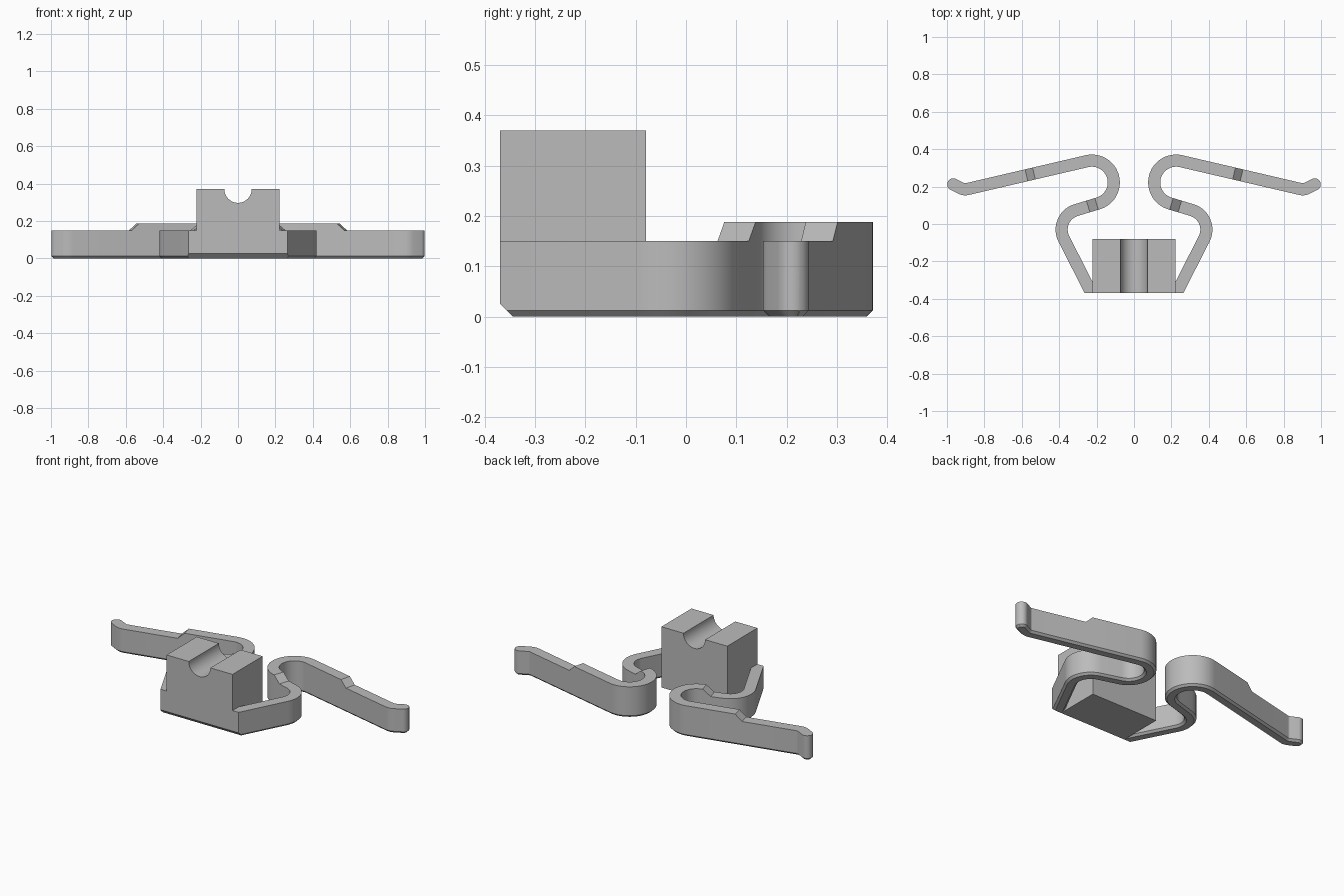
import bpy, bmesh
from math import sin, cos, pi, radians
from mathutils import Vector

cube = bpy.data.objects.get("Cube")
if cube:
    bpy.data.objects.remove(cube, do_unlink=True)

LOW, HIGH = 0.15, 0.188      # arm heights
HALF, CHAMFER = 0.0325, 0.012
FRONT = -0.37

grey = bpy.data.materials.new("plain grey")
grey.use_nodes = True
colour = (0.5, 0.5, 0.5, 1)
grey.diffuse_color = colour
grey.node_tree.nodes["Principled BSDF"].inputs["Base Color"].default_value = colour


def cut(bm, point, normal):
    """Slice away everything on the normal side and close the cut."""
    geom = bm.verts[:] + bm.edges[:] + bm.faces[:]
    res = bmesh.ops.bisect_plane(bm, geom=geom, plane_co=point, plane_no=normal,
                                 clear_outer=True, dist=1e-5)
    edges = [e for e in res["geom_cut"] if isinstance(e, bmesh.types.BMEdge) and e.is_boundary]
    if edges:
        bmesh.ops.holes_fill(bm, edges=edges, sides=0)


def finish(bm, name):
    bmesh.ops.recalc_face_normals(bm, faces=bm.faces[:])
    mesh = bpy.data.meshes.new(name)
    bm.to_mesh(mesh)
    bm.free()
    mesh.materials.append(grey)
    obj = bpy.data.objects.new(name, mesh)
    bpy.context.collection.objects.link(obj)
    bpy.ops.object.select_all(action='DESELECT')
    obj.select_set(True)
    bpy.context.view_layer.objects.active = obj
    bpy.ops.object.shade_smooth_by_angle(angle=radians(25))


def arc(centre, radius, start, end, height, steps):
    """Path stations (point, heading, height) round an arc, angles in degrees."""
    turn = pi / 2 if end > start else -pi / 2
    out = []
    for i in range(steps + 1):
        a = radians(start + (end - start) * i / steps)
        out.append((Vector(centre) + radius * Vector((cos(a), sin(a))), a + turn, height))
    return out


def ramp(a, b, x_from, x_to, h_from, h_to):
    """Two stations on the straight a-b where the height changes."""
    out = []
    for x, h in ((x_from, h_from), (x_to, h_to)):
        t = (x - a[0].x) / (b[0].x - a[0].x)
        out.append((a[0].lerp(b[0], t), a[1], h))
    return out


def arm_path():
    elbow = arc((0.278, -0.03), 0.109, -27, 73, LOW, 14)
    loop = arc((0.225, 0.222), 0.117, 253, 76.7, HIGH, 24)
    bend = arc((0.9015, 0.2357), 0.05, -103.3, -64, LOW, 6)
    first = elbow[0]
    foot = first[0] - 0.4 * Vector((cos(first[1]), sin(first[1])))
    tip = (Vector((0.966, 0.212)), bend[-1][1], LOW)
    return ([(foot, first[1], LOW)] + elbow
            + ramp(elbow[-1], loop[0], 0.245, 0.2, LOW, HIGH) + loop
            + ramp(loop[-1], bend[0], 0.535, 0.575, HIGH, LOW) + bend + [tip])


def build_arm(name, side):
    bm = bmesh.new()
    rings = []
    path = [(p, a, h, 0) for p, a, h in arm_path()]
    p, a, h, _ = path[-1]
    # rounded tip made by narrowing the last sections
    path += [(p, a, h, radians(t)) for t in range(10, 90, 10)] + [(p, a, h, radians(89))]
    for p, a, h, t in path:
        ahead, across = Vector((cos(a), sin(a))), Vector((-sin(a), cos(a)))
        inner = HALF - CHAMFER
        ring = []
        for sign, r, z in ((-1, inner, 0), (-1, HALF, CHAMFER), (-1, HALF, h),
                           (1, HALF, h), (1, HALF, CHAMFER), (1, inner, 0)):
            q = p + ahead * r * sin(t) + across * sign * r * cos(t)
            ring.append(bm.verts.new((q.x, q.y, z)))
        rings.append(ring)
    for r0, r1 in zip(rings, rings[1:]):
        for i in range(6):
            j = (i + 1) % 6
            bm.faces.new((r0[i], r0[j], r1[j], r1[i]))
    bm.faces.new(rings[0])
    bm.faces.new(rings[-1])
    bmesh.ops.recalc_face_normals(bm, faces=bm.faces[:])
    # trim the foot flush with the block
    cut(bm, (0, FRONT, 0), (0, -1, 0))
    cut(bm, (0, FRONT, 0.025), (0, -1, -1))
    foot = [f for f in bm.faces if f.calc_center_median().y < -0.1]
    geom = list({v for f in foot for v in f.verts} | {e for f in foot for e in f.edges}) + foot
    inside = bmesh.ops.bisect_plane(bm, geom=geom, plane_co=(0.219, 0, 0),
                                    plane_no=(-1, 0, 0), clear_outer=True, dist=1e-5)
    edges = [e for e in bm.edges if e.is_boundary]
    bmesh.ops.holes_fill(bm, edges=edges, sides=0)
    for v in bm.verts:
        v.co.x *= side
    finish(bm, name)


def build_block():
    """Grooved block extruded from its front profile."""
    w, top, r, back = 0.222, 0.37, 0.073, -0.08
    profile = [(-w, 0), (w, 0), (w, top)]
    profile += [(r * cos(pi * i / 20), top - r * sin(pi * i / 20)) for i in range(21)]
    profile += [(-w, top)]
    bm = bmesh.new()
    face = bm.faces.new([bm.verts.new((x, FRONT, z)) for x, z in profile])
    res = bmesh.ops.extrude_face_region(bm, geom=[face])
    moved = [v for v in res["geom"] if isinstance(v, bmesh.types.BMVert)]
    bmesh.ops.translate(bm, verts=moved, vec=(0, back - FRONT, 0))
    bmesh.ops.recalc_face_normals(bm, faces=bm.faces[:])
    cut(bm, (0, FRONT, 0.025), (0, -1, -1))
    finish(bm, "grooved_block")


build_block()
build_arm("left_arm", 1)
build_arm("right_arm", -1)
